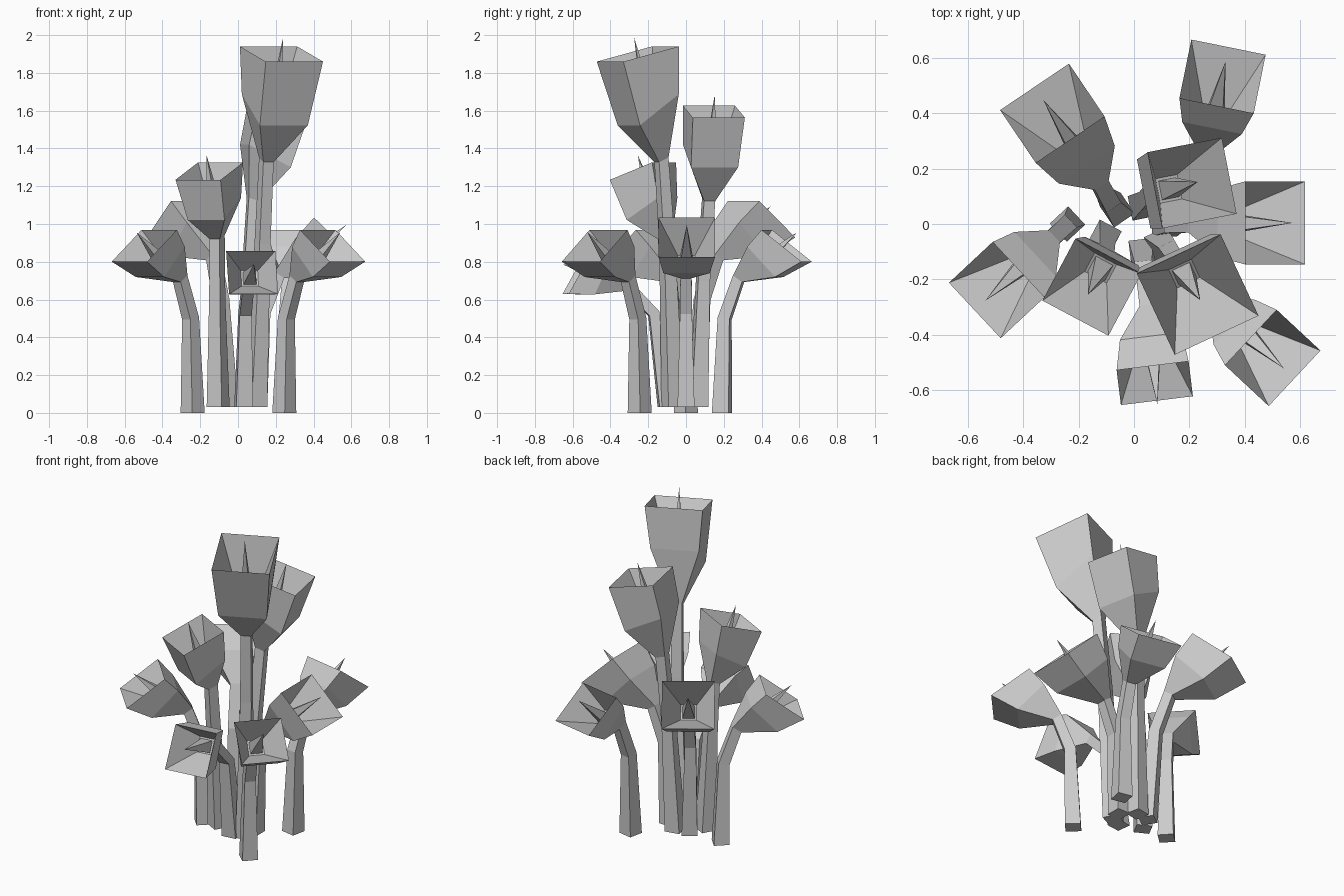
import bpy, bmesh
from math import radians, cos, sin
from mathutils import Vector

if "Cube" in bpy.data.objects:
    bpy.data.objects.remove(bpy.data.objects["Cube"])


def ring(bm, centre, half, azimuth, elevation):
    """Square ring whose normal leans to the azimuth at the given elevation."""
    a, e = radians(azimuth), radians(elevation)
    lat = Vector((-sin(a), cos(a), 0))
    out = Vector((cos(a) * sin(e), sin(a) * sin(e), -cos(e)))
    c = Vector(centre)
    return [bm.verts.new(c + half * (u * out + v * lat))
            for u, v in ((1, 1), (-1, 1), (-1, -1), (1, -1))]


def bridge(bm, a, b):
    for i in range(4):
        j = (i + 1) % 4
        bm.faces.new((a[i], a[j], b[j], b[i]))


def finish(bm, name):
    bmesh.ops.recalc_face_normals(bm, faces=bm.faces)
    mesh = bpy.data.meshes.new(name)
    bm.to_mesh(mesh)
    bm.free()
    obj = bpy.data.objects.new(name, mesh)
    bpy.context.collection.objects.link(obj)
    return obj


def flower(name, az, base, bend, neck, shoulder, sh_half, sh_el, mouth, m_half, m_el):
    # stem and hollow cup lofted through square rings
    bm = bmesh.new()
    pit = Vector(shoulder).lerp(Vector(neck), 0.3)
    rings = [ring(bm, base, 0.045, az, 90),
             ring(bm, bend, 0.032, az, 80),
             ring(bm, neck, 0.03, az, min(sh_el + 12, 85)),
             ring(bm, shoulder, sh_half, az, sh_el),
             ring(bm, mouth, m_half, az, m_el),
             ring(bm, pit, 0.045, az, sh_el)]
    for a, b in zip(rings, rings[1:]):
        bridge(bm, a, b)
    bm.faces.new(rings[0])
    bm.faces.new(rings[-1])
    cup = finish(bm, name)

    # pointed stamen standing in the cup
    bm = bmesh.new()
    foot = ring(bm, pit, 0.035, az, sh_el)
    a, e = radians(az), radians(m_el)
    axis = Vector((cos(a) * cos(e), sin(a) * cos(e), sin(e)))
    tip = bm.verts.new(Vector(mouth) + 0.09 * axis)
    bm.faces.new(foot)
    for i in range(4):
        bm.faces.new((foot[i], foot[(i + 1) % 4], tip))
    return cup, finish(bm, name + "_stamen")


# bunch of six flowers in the middle
flower("tallest_flower", -65, (.095, -.07, .03), (.13, -.1, .9), (.15, -.13, 1.34),
       (.195, -.2, 1.605), .14, 54, (.23, -.255, 1.9), .167, 76)
flower("second_flower", 11, (.03, .065, .03), (.055, .09, .7), (.08, .12, 1.13),
       (.145, .13, 1.36), .127, 62, (.21, .148, 1.595), .14, 77)
flower("third_flower", -118, (-.105, -.045, .03), (-.11, -.08, .6), (-.11, -.11, .93),
       (-.125, -.18, 1.08), .11, 58, (-.152, -.228, 1.28), .135, 70)
flower("back_left_flower", 124, (-.06, .05, .03), (-.09, .085, .6), (-.13, .16, .825),
       (-.217, .283, .92), .122, 43, (-.295, .4, 1.025), .15, 50)
flower("right_flower", 0, (.11, 0, .03), (.14, 0, .53), (.22, 0, .73),
       (.385, .003, .83), .123, 43, (.51, .004, .93), .15, 46)
flower("front_flower", -83, (.03, -.1, .03), (.037, -.165, .52), (.052, -.31, .67),
       (.066, -.45, .73), .112, 24, (.075, -.575, .743), .131, 29)

# three matching small flowers around the bunch
for name, (x, y), az in (("left", (-.24, 0), 223), ("front_right", (.245, -.245), 317),
                         ("back_right", (.25, .19), 78.5)):
    parts = flower(name + "_small_flower", 0, (0, 0, 0), (.015, 0, .5), (.09, 0, .71),
                   (.235, 0, .80), .11, 43, (.35, 0, .885), .137, 52)
    for part in parts:
        part.location = (x, y, 0)
        part.rotation_euler.z = radians(az)
